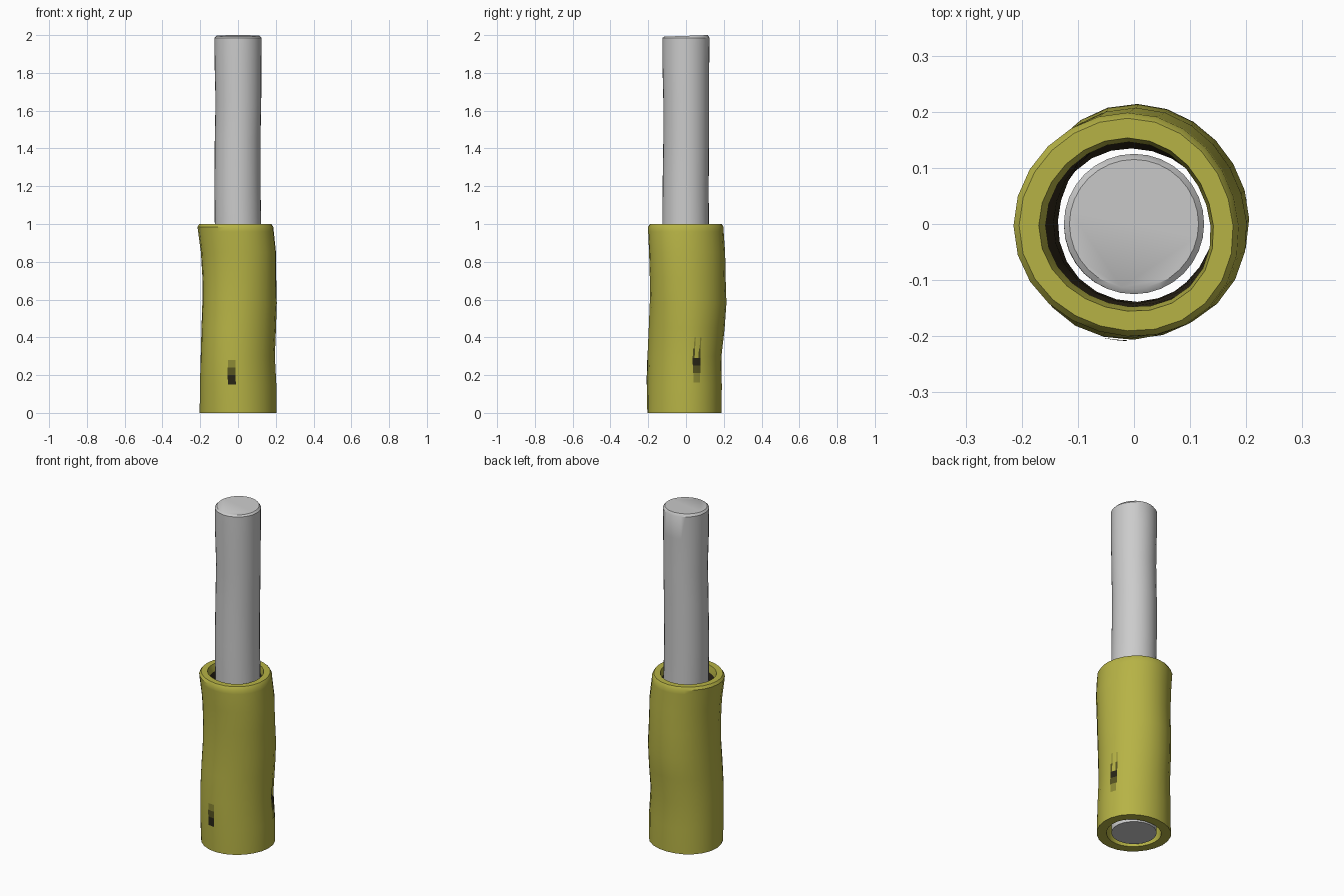
import bpy, bmesh
from math import sin, cos, pi, radians

if "Cube" in bpy.data.objects:
    bpy.data.objects.remove(bpy.data.objects["Cube"])

def material(name, rgb):
    m = bpy.data.materials.new(name)
    m.diffuse_color = (*rgb, 1)
    m.use_nodes = True
    m.node_tree.nodes["Principled BSDF"].inputs["Base Color"].default_value = m.diffuse_color
    return m

yellow = material("yellow", (0.47, 0.45, 0.06))
dark = material("dark_inside", (0.03, 0.022, 0.01))
shades = [material("streak_dark", (0.02, 0.018, 0.008)),
          material("streak_mid", (0.09, 0.085, 0.015)),
          material("streak_light", (0.26, 0.25, 0.035))]

# Sleeve centre line and radius: z, x, y, radius
SLEEVE = [(0, 0, -.005, .2), (.15, -.001, -.006, .2), (.3, -.004, -.007, .196),
          (.45, .001, .003, .199), (.58, .006, .009, .2), (.72, .006, .006, .198),
          (.85, .003, .003, .2), (.96, -.009, -.003, .2), (.985, -.012, -.003, .2)]
# Rod centre line and radius
ROD = [(0, 0, 0, .122), (.5, .003, 0, .122), (1, 0, -.002, .123), (1.2, -.003, -.002, .122),
       (1.45, -.002, .001, .121), (1.65, .002, .001, .121), (1.85, 0, -.001, .124), (1.985, 0, 0, .125)]

def sample(table, z):
    for a, b in zip(table, table[1:]):
        if z <= b[0]:
            t = (z - a[0]) / (b[0] - a[0])
            return [p + (q - p) * t for p, q in zip(a, b)]
    return table[-1]

def surface(z, ang, dr=0.0, table=SLEEVE):
    _, cx, cy, r = sample(table, z)
    r += dr + (.003 * sin(3 * ang + 4 * z) + .003 * cos(2 * ang - 5 * z) if table is SLEEVE else 0)
    return (cx + r * cos(ang), cy + r * sin(ang), z)

def loft(name, rings, closed, mats=(), inner=None):
    """Skin a list of vertex rings, either back onto itself or with end caps."""
    bm = bmesh.new()
    vs = [[bm.verts.new(p) for p in ring] for ring in rings]
    n = len(vs[0])
    for k in range(len(vs) if closed else len(vs) - 1):
        a, b = vs[k], vs[(k + 1) % len(vs)]
        for i in range(n):
            f = bm.faces.new((a[i], a[(i + 1) % n], b[(i + 1) % n], b[i]))
            if inner and k in inner:
                f.material_index = 1
    if not closed:
        bm.faces.new(vs[0][::-1])
        bm.faces.new(vs[-1])
    return finish(name, bm, mats)

def finish(name, bm, mats):
    bmesh.ops.recalc_face_normals(bm, faces=bm.faces)
    me = bpy.data.meshes.new(name)
    bm.to_mesh(me)
    bm.free()
    ob = bpy.data.objects.new(name, me)
    bpy.context.collection.objects.link(ob)
    for m in mats:
        me.materials.append(m)
    bpy.ops.object.select_all(action='DESELECT')
    ob.select_set(True)
    bpy.context.view_layer.objects.active = ob
    bpy.ops.object.shade_smooth_by_angle(angle=radians(35))
    return ob

# Wobbly sleeve: outer wall, softened top lip, inner wall
N = 24
angs = [2 * pi * i / N for i in range(N)]
rings = [[surface(r[0], a) for a in angs] for r in SLEEVE]
for dr in (-.01, -.045):
    rings.append([(x, y, 1.0) for x, y, _ in [surface(.985, a, dr) for a in angs]])
first = len(rings)
for r in SLEEVE[-2::-1]:
    rings.append([surface(r[0], a, -.053) for a in angs])
loft("sleeve", rings, True, (yellow, dark), range(first, len(rings) - 2))

# Rod with a small chamfer and a slightly uneven top
angs = [2 * pi * i / 32 for i in range(32)]
rings = [[surface(r[0], a, 0, ROD) for a in angs] for r in ROD]
rings.append([(.115 * cos(a), .115 * sin(a), 1.996 + .004 * sin(a)) for a in angs])
loft("rod", rings, False)

# Dark streaks lying on the sleeve: z0, z1, start and end angle, shade
def streaks(name, pieces):
    bm = bmesh.new()
    for z0, z1, a0, a1, shade in pieces:
        lo, hi = [[bm.verts.new(surface(z, radians(a0 + (a1 - a0) * i / 3), .002))
                   for i in range(4)] for z in (z0, z1)]
        for i in range(3):
            bm.faces.new((lo[i], lo[i + 1], hi[i + 1], hi[i])).material_index = shade
    finish(name, bm, shades)

streaks("front_streak", [(.15, .20, -105, -93, 0), (.20, .24, -105, -93, 1), (.24, .28, -104, -93, 2)])
streaks("side_streak", [(.25, .29, 12, 24, 0), (.21, .25, 12, 24, 1), (.16, .21, 13, 23, 2),
                        (.29, .34, 12, 15, 1), (.29, .34, 21, 24, 1),
                        (.34, .40, 13, 15, 2), (.34, .40, 22, 24, 2)])
